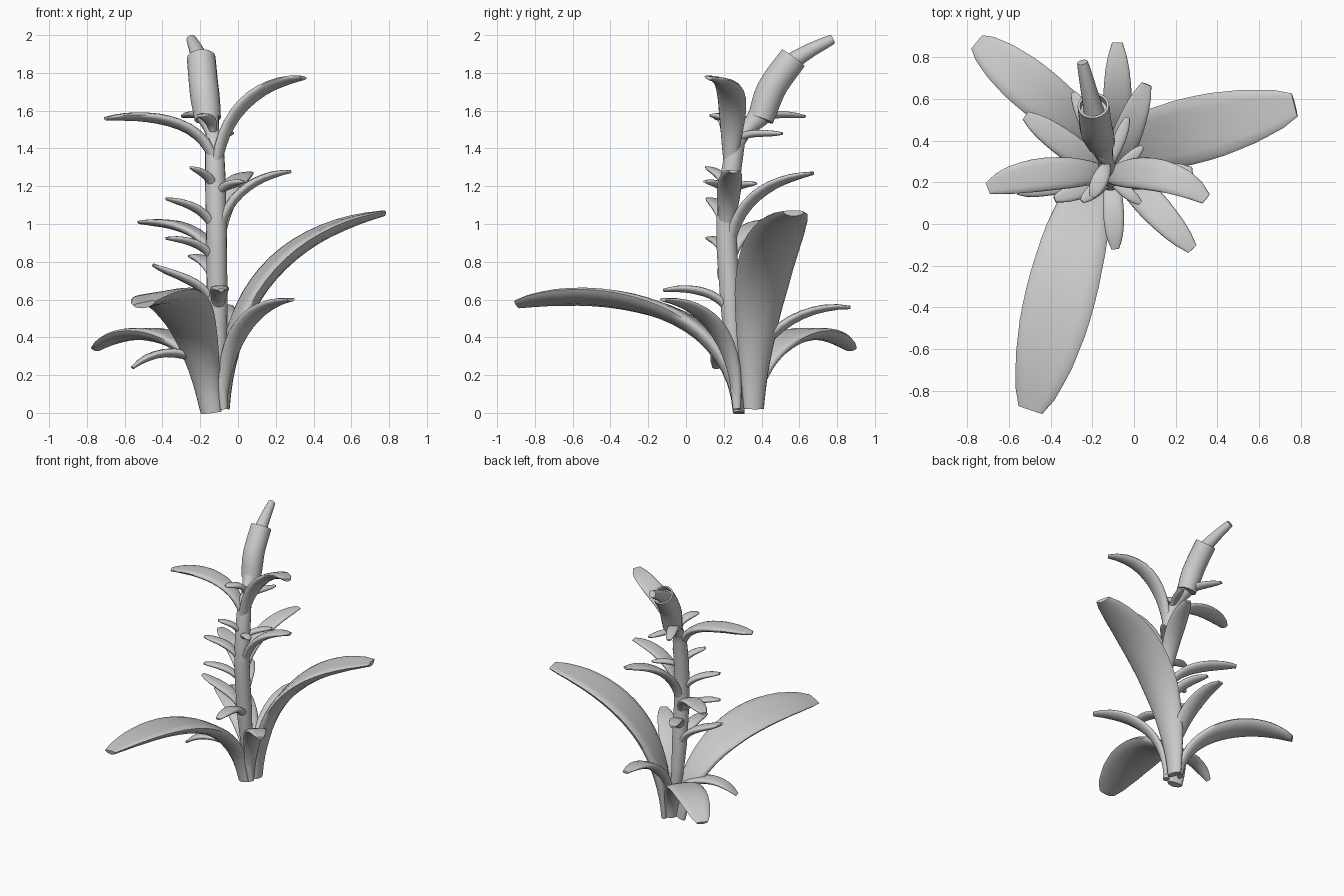
import bpy, bmesh, math
from mathutils import Vector

if "Cube" in bpy.data.objects:
    bpy.data.objects.remove(bpy.data.objects["Cube"])


def interp(table, t):
    """Piecewise-linear lookup of (key, value) pairs."""
    for (t0, v0), (t1, v1) in zip(table, table[1:]):
        if t <= t1:
            return v0 + (v1 - v0) * (t - t0) / (t1 - t0)
    return table[-1][1]


def resample(fine, n):
    """n points evenly spaced along a polyline."""
    cum = [0]
    for a, b in zip(fine, fine[1:]):
        cum.append(cum[-1] + (b - a).length)
    keyed = list(zip(cum, fine))
    return [interp(keyed, cum[-1] * k / (n - 1)) for k in range(n)]


def spline(pts, n):
    """Smooth curve through pts."""
    p = [Vector(q) for q in pts]
    p = [2 * p[0] - p[1]] + p + [2 * p[-1] - p[-2]]
    fine = []
    for i in range(1, len(p) - 2):
        a, b, c, d = p[i - 1:i + 3]
        for t in (k / 16 for k in range(16)):
            fine.append(0.5 * (2 * b + (c - a) * t + (2 * a - 5 * b + 4 * c - d) * t * t
                               + (3 * b - a - 3 * c + d) * t ** 3))
    return resample(fine + [p[-2]], n)


def tangents(c):
    return [(c[min(i + 1, len(c) - 1)] - c[max(i - 1, 0)]).normalized() for i in range(len(c))]


def loft(name, rings, angle):
    """Skin closed rings and cap both ends."""
    bm = bmesh.new()
    vs = [[bm.verts.new(v) for v in r] for r in rings]
    n = len(vs[0])
    for a, b in zip(vs, vs[1:]):
        for i in range(n):
            bm.faces.new((a[i], a[(i + 1) % n], b[(i + 1) % n], b[i]))
    bm.faces.new(vs[0][::-1])
    bm.faces.new(vs[-1])
    bmesh.ops.recalc_face_normals(bm, faces=bm.faces)
    me = bpy.data.meshes.new(name)
    bm.to_mesh(me)
    bm.free()
    ob = bpy.data.objects.new(name, me)
    bpy.context.collection.objects.link(ob)
    bpy.ops.object.select_all(action='DESELECT')
    bpy.context.view_layer.objects.active = ob
    ob.select_set(True)
    bpy.ops.object.shade_smooth_by_angle(angle=math.radians(angle))


def tube(name, pts, radii, n, sides=18, hollow=None):
    """Round tube; hollow = (radius, depth) opens the far end."""
    c = spline(pts, n)
    T = tangents(c)

    def ring(p, t, r):
        x = (Vector((1, 0, 0)) - t * t.x).normalized()
        y = t.cross(x)
        angles = [2 * math.pi * k / sides for k in range(sides)]
        return [p + (x * math.cos(a) + y * math.sin(a)) * r for a in angles]

    rings = [ring(c[i], T[i], interp(radii, i / (n - 1))) for i in range(n)]
    if hollow:
        rings.append(ring(c[-1], T[-1], hollow[0]))
        rings.append(ring(c[-1] - T[-1] * hollow[1], T[-1], hollow[0]))
    loft(name, rings, 50)


STEM = [(-.075, .27, .02), (-.1, .255, .3), (-.11, .235, .6), (-.115, .215, 1),
        (-.125, .26, 1.4), (-.14, .325, 1.5), (-.16, .385, 1.57)]
AXIS = [(p.z, p) for p in spline(STEM, 60)]
WIDTH = [(0, .34), (.12, .46), (.25, .65), (.45, .92), (.6, 1), (.72, .98), (.85, .82), (.95, .58), (1, .36)]
THICK = [(0, .6), (.2, 1), (.6, 1), (.85, .75), (.95, .5), (1, .35)]


def leaf(name, width, z0, tip, droop=0, bow=0, shift=(0, 0), lean=0, roll=0, n=14):
    """Blade that leaves the stem upward at z0 and arches out to its tip."""
    a, d = interp(AXIS, z0) + Vector((*shift, 0)), Vector(tip)
    flat = Vector((d.x - a.x, d.y - a.y, 0))
    b = a + Vector((lean, 0, .55 * (d.z - z0) + .22 * flat.length))
    c = d - .4 * flat + Vector((0, bow, droop))
    curve = [a * (1 - t) ** 3 + b * 3 * t * (1 - t) ** 2 + c * 3 * t * t * (1 - t) + d * t ** 3
             for t in (k / 40 for k in range(41))]
    pts = resample(curve, n)
    side = Vector((flat.y, -flat.x, 0)).normalized()
    rings = []
    for i, (p, t) in enumerate(zip(pts, tangents(pts))):
        f = i / (n - 1)
        s = (side - t * side.dot(t)).normalized()
        s = s * math.cos(roll * f) - s.cross(t) * math.sin(roll * f)
        up = s.cross(t)
        hw = width * interp(WIDTH, f) / 2
        ht = (.014 + .09 * width) * interp(THICK, f)
        ring = []
        for k in range(14):
            u, v = math.cos(math.pi * k / 7), math.sin(math.pi * k / 7)
            ring.append(p + s * hw * u + up * (ht * v + .15 * hw * (u * u - .5)))
        rings.append(ring)
    loft(name, rings, 70)


# Stem with pinched neck and flared collar, flower sheath, spike
tube("stem", STEM, [(0, .022), (.2, .045), (.35, .055), (.75, .055), (.86, .05), (.93, .035), (1, .06)], 28)
tube("flower_sheath", [(-.16, .395, 1.555), (-.18, .455, 1.72), (-.195, .568, 1.88)],
     [(0, .07), (.3, .078), (1, .076)], 10, hollow=(.064, .04))
tube("flower_spike", [(-.19, .53, 1.84), (-.218, .65, 1.915), (-.247, .775, 1.978)],
     [(0, .05), (.9, .03), (1, .026)], 8)

# Three large leaves beside the stem foot
leaf("large_leaf_front", .34, .0, (-.495, -.89, .575), .12, shift=(-.07, .01), lean=-.08, roll=.2, n=20)
leaf("large_leaf_right", .32, .02, (.77, .57, 1.06), -.05, shift=(0, .09), n=20)
leaf("large_leaf_back", .24, .03, (-.75, .87, .34), .2, shift=(-.05, .09), n=20)

# Foot rosette
leaf("foot_leaf_right", .15, .05, (.28, -.12, .6))
leaf("foot_leaf_left", .12, .08, (-.56, .16, .24), .18)
leaf("foot_leaf_back", .14, .05, (-.08, .87, .56), .03, shift=(0, .05))

# Lower stem leaves
leaf("low_leaf_front", .1, .46, (-.09, -.12, .65), .03)
leaf("low_leaf_left", .11, .45, (-.45, .2, .785), -.07)
leaf("low_leaf_back", .1, .6, (-.25, .52, .83))

# Middle stem leaves
leaf("mid_leaf_left", .13, .72, (-.52, .52, 1.01), .01)
leaf("mid_leaf_left_low", .08, .72, (-.38, .115, .925))
leaf("mid_leaf_left_high", .09, .88, (-.38, .12, 1.135), -.02)
leaf("mid_leaf_back", .14, .78, (.06, .67, 1.27), -.02)
leaf("mid_leaf_right", .13, .85, (.28, .25, 1.28), -.01)

# Small bud leaves
leaf("bud_leaf_left", .07, 1.12, (-.25, .11, 1.3), -.02)
leaf("bud_leaf_front", .06, 1.1, (.03, .1, 1.225))
leaf("bud_leaf_back", .06, 1.1, (.04, .37, 1.215))

# Top pair and the little leaves under the sheath
leaf("top_leaf_right", .16, 1.22, (.345, .12, 1.775), -.01, bow=.13, roll=-.2)
leaf("top_leaf_left", .16, 1.27, (-.7, .17, 1.56), .04, bow=.08)
leaf("collar_leaf_right", .06, 1.4, (-.03, .51, 1.48))
leaf("collar_leaf_back", .08, 1.46, (-.29, .63, 1.57), .02)
leaf("collar_leaf_front", .08, 1.46, (-.2, .13, 1.575))
